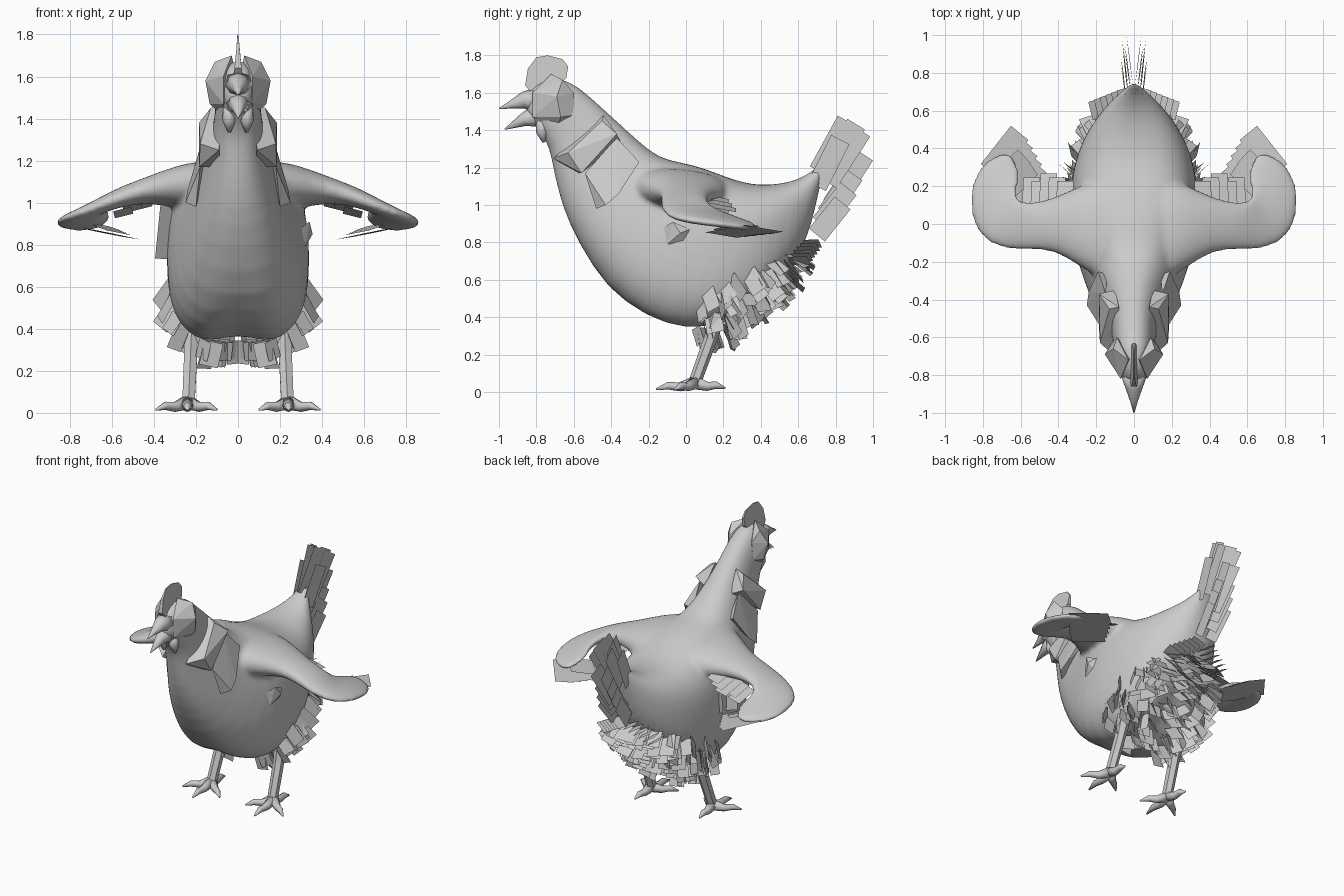
import bpy, bmesh, math, random
from mathutils import Vector as V

random.seed(4)
if "Cube" in bpy.data.objects:
    bpy.data.objects.remove(bpy.data.objects["Cube"])

grey = bpy.data.materials.new("plain grey")
grey.use_nodes = True
grey.diffuse_color = (0.6, 0.6, 0.6, 1)
grey.node_tree.nodes["Principled BSDF"].inputs["Base Color"].default_value = (0.6, 0.6, 0.6, 1)


def finish(bm, name, mirror=False, smooth=False, recalc=True):
    if recalc:
        bmesh.ops.recalc_face_normals(bm, faces=bm.faces)
    mesh = bpy.data.meshes.new(name)
    bm.to_mesh(mesh)
    bm.free()
    mesh.materials.append(grey)
    obj = bpy.data.objects.new(name, mesh)
    bpy.context.collection.objects.link(obj)
    if mirror:
        obj.modifiers.new("mirror", "MIRROR").use_mirror_merge = False
    for p in mesh.polygons:
        p.use_smooth = smooth
    return obj


def ring_point(a, b, side, half, angle):
    """Point on a superellipse with long axis b to a; wide rings are squarer."""
    power = 2 + 2.2 * half
    c, s = math.cos(angle), math.sin(angle)
    u = math.copysign(abs(c) ** (2 / power), c)
    w = math.copysign(abs(s) ** (2 / power), s)
    return (a + b) / 2 + (a - b) / 2 * u + side * half * w


def skin(bm, loops):
    for l0, l1 in zip(loops, loops[1:]):
        for i in range(len(l0)):
            j = (i + 1) % len(l0)
            bm.faces.new((l0[i], l0[j], l1[j], l1[i]))
    bm.faces.new(loops[0])
    bm.faces.new(loops[-1])


def loft(bm, rings, side, count):
    skin(bm, [[bm.verts.new(ring_point(a, b, side, h, math.tau * i / count))
               for i in range(count)] for a, b, h in rings])


def tube(bm, path, sides=8):
    """Tapered tube through (point, radius) pairs."""
    loops = []
    for i, (p, r) in enumerate(path):
        d = (V(path[min(i + 1, len(path) - 1)][0]) - V(path[max(i - 1, 0)][0])).normalized()
        x = V((1, 0, 0)).cross(d).normalized()
        y = d.cross(x)
        loops.append([bm.verts.new(V(p) + r * (x * math.cos(t) + y * math.sin(t)))
                      for t in (math.tau * k / sides for k in range(sides))])
    skin(bm, loops)


def hull(name, points, mirror=True):
    bm = bmesh.new()
    verts = [bm.verts.new(p) for p in points]
    bmesh.ops.convex_hull(bm, input=verts)
    finish(bm, name, mirror)


def feather(bm, base, direction, across, length, width):
    d = V(direction).normalized()
    w = V(across)
    w = (w - d * w.dot(d)).normalized() * width / 2
    p = V(base)
    bm.faces.new([bm.verts.new(q) for q in (p - w, p + w, p + d * length + w, p + d * length - w)])


# Body: (bottom y, bottom z, top y, top z, half width), head to rump
sections = [
    (-.86, 1.47, -.85, 1.60, .05), (-.80, 1.42, -.78, 1.67, .08),
    (-.74, 1.33, -.64, 1.69, .105), (-.72, 1.25, -.50, 1.57, .11),
    (-.70, 1.14, -.38, 1.46, .125), (-.66, .98, -.25, 1.34, .165),
    (-.58, .80, -.14, 1.25, .215), (-.42, .54, -.02, 1.23, .28),
    (-.22, .37, .10, 1.20, .335), (0, .30, .22, 1.15, .345),
    (.20, .33, .35, 1.11, .33), (.40, .47, .47, 1.11, .28),
    (.55, .64, .58, 1.13, .20), (.65, .82, .66, 1.17, .12),
    (.69, .98, .72, 1.22, .06), (.72, 1.12, .76, 1.28, .025)]
rings = [(V((0, c, d)), V((0, a, b)), h) for a, b, c, d, h in sections]
bm = bmesh.new()
loft(bm, rings, V((1, 0, 0)), 24)
# shallow cleft between the two thigh swellings
for v in bm.verts:
    if v.co.z < .5:
        v.co.z += .06 * max(0, 1 - abs(v.co.x) / .16)

# Wings: front edge, rear edge, half thickness, shoulder to tip
wing = [((.04, -.34, 1.11), (.04, .28, 1.06), .09), ((.16, -.31, 1.10), (.16, .25, 1.06), .125),
        ((.29, -.23, 1.09), (.29, .21, 1.06), .105),
        ((.42, -.14, 1.07), (.42, .14, 1.06), .065), ((.55, -.14, 1.03), (.56, .11, 1.03), .05),
        ((.70, -.14, .97), (.62, .13, 1.0), .042), ((.82, -.08, .93), (.62, .19, .96), .037),
        ((.88, .06, .91), (.60, .25, .94), .033), ((.87, .22, .89), (.61, .32, .91), .026),
        ((.79, .34, .875), (.66, .40, .885), .02)]
for k in (-1, 1):
    loft(bm, [(V((k * a[0], *a[1:])), V((k * b[0], *b[1:])), t) for a, b, t in wing],
         V((0, 0, 1)), 14)

# Fuse wings and body into one soft skin
body = finish(bm, "body_and_wings", smooth=True)
mod = body.modifiers.new("rounding", "SUBSURF")
mod.levels = mod.render_levels = 1
mod = body.modifiers.new("fuse", "REMESH")
mod.mode, mod.voxel_size, mod.use_smooth_shade = "VOXEL", .014, True
mod = body.modifiers.new("soften", "SMOOTH")
mod.factor, mod.iterations = .5, 8

# Wing feathers: inward fan at the tip and short row behind the arm
bm = bmesh.new()
for i in range(5):
    feather(bm, (.765 - .03 * i, .28 - .035 * i, .885 - .006 * i), (-.6, .76, -.13),
            (.78, .62, .12), .26 - .01 * i, .12)
for i in range(3):
    feather(bm, (.70 - .02 * i, .24 - .03 * i, .90 - .01 * i), (-.6, .6, -.12),
            (.6, .6, .2), .17, .10)
for i in range(5):
    feather(bm, (.37 + .045 * i, .08, 1.05 - .02 * i), (-.05, 1, -.2), (1, 0, -.25),
            .15 + .02 * (i % 3), .09)
finish(bm, "wing_feathers", True, recalc=False)

# Skirt of loose feathers over the lower rear
bm = bmesh.new()
made = 0
while made < 85:
    s = random.uniform(8.5, 13.6)
    i, f = int(s), s % 1
    (a, b, h), (a2, b2, h2) = rings[i], rings[i + 1]
    p = ring_point(a.lerp(a2, f), b.lerp(b2, f), V((1, 0, 0)), h + (h2 - h) * f,
                   random.uniform(.5, 1) * math.pi)
    if p.y < .04 or p.z > .50 + .42 * p.y:
        continue
    out = (p - V((0, .15, .85))).normalized()
    d = out * .6 + V((p.x * random.uniform(.3, 1.6), random.uniform(.1, .7), -.7))
    across = out.cross(d) + out * random.uniform(-.7, .7) * d.length
    feather(bm, p - out * .02, d, across, random.uniform(.09, .15), random.uniform(.07, .10))
    made += 1
finish(bm, "skirt_feathers", True, recalc=False)

# Tail: overlapping upright blades, leaning back
bm = bmesh.new()
for i, (y, z, length, lean) in enumerate([
        (.71, 1.18, .31, .55), (.74, 1.15, .33, .6), (.76, 1.12, .33, .65), (.70, 1.10, .28, .5),
        (.78, 1.00, .32, .65), (.75, .95, .26, .7), (.72, .90, .24, .8), (.70, .84, .22, .8)]):
    feather(bm, (.012 + .012 * (i % 4), y, z), (.08, lean, 1), (.15, 1, -.6), length, .11)
for i in range(6):
    feather(bm, (.03 + .03 * i, .62 - .012 * i, .79 - .018 * i), (.25, 1, .05), (.9, 0, .5), .1, .09)
finish(bm, "tail_feathers", True, recalc=False)

# Comb: thin tapered crest
outline = [(-.86, 1.64), (-.845, 1.73), (-.80, 1.79), (-.74, 1.80), (-.66, 1.78), (-.63, 1.74),
           (-.64, 1.68), (-.72, 1.60), (-.81, 1.58)]
bm = bmesh.new()
skin(bm, [[bm.verts.new((k * max(.003, (1.81 - z) * .1), y, z)) for y, z in outline]
          for k in (-1, 1)])
finish(bm, "comb")

# Beak, wattles and faceted cheeks
bm = bmesh.new()
tube(bm, [((0, -.80, 1.56), .07), ((0, -.87, 1.56), .045), ((0, -.94, 1.535), .02),
          ((0, -1, 1.515), .003)])
tube(bm, [((0, -.79, 1.48), .065), ((0, -.87, 1.455), .035), ((0, -.97, 1.405), .003)])
finish(bm, "beak", smooth=True)
bm = bmesh.new()
tube(bm, [((.04, -.77, 1.46), .03), ((.042, -.77, 1.39), .032), ((.042, -.76, 1.335), .008)])
finish(bm, "wattles", True, smooth=True)
hull("cheeks", [(.03, -.72, 1.70), (.11, -.66, 1.67), (.09, -.60, 1.60), (.10, -.60, 1.48),
                (.07, -.69, 1.41), (.07, -.82, 1.47), (.07, -.82, 1.60), (.155, -.69, 1.58),
                (.135, -.67, 1.47), (0, -.70, 1.56)])

# Neck hackles and side tufts
hull("collar", [(.08, -.44, 1.48), (.13, -.45, 1.45), (.185, -.37, 1.38), (.185, -.56, 1.17),
                (.09, -.71, 1.25), (.18, -.63, 1.28), (.08, -.58, 1.17), (.10, -.35, 1.34)])
hull("hackles", [(.18, -.54, 1.17), (.15, -.37, 1.36), (.25, -.43, 1.0), (.20, -.48, .98),
                 (.19, -.25, 1.23), (.24, -.36, 1.06), (.14, -.27, 1.2)])
hull("left_tuft", [(.30, -.12, .88), (.355, -.03, .85), (.33, .02, .87), (.32, -.10, .79),
                   (.32, -.01, .80), (.34, -.07, .91)], False)
bm = bmesh.new()
feather(bm, (-.32, .0, 1.0), (-.1, .1, -1), (.8, .6, 0), .27, .12)
feather(bm, (-.32, .1, .95), (-.15, .1, -1), (.8, -.5, 0), .2, .1)
finish(bm, "right_tuft", recalc=False)

# Legs and clawed feet
bm = bmesh.new()
tube(bm, [((.22, .17, .42), .045), ((.225, .13, .28), .036), ((.235, .05, .06), .034)], 6)
finish(bm, "legs", True)
bm = bmesh.new()
ankle = V((.24, .05, .05))
for tip in ((.24, -.16, .015), (.10, -.06, .015), (.39, -.06, .015), (.25, .21, .02)):
    tip = V(tip)
    tube(bm, [(ankle, .036), (ankle.lerp(tip, .4) + V((0, 0, -.008)), .024),
              (ankle.lerp(tip, .7) + V((0, 0, .008)), .02), (tip, .005)])
finish(bm, "feet", True, smooth=True)
